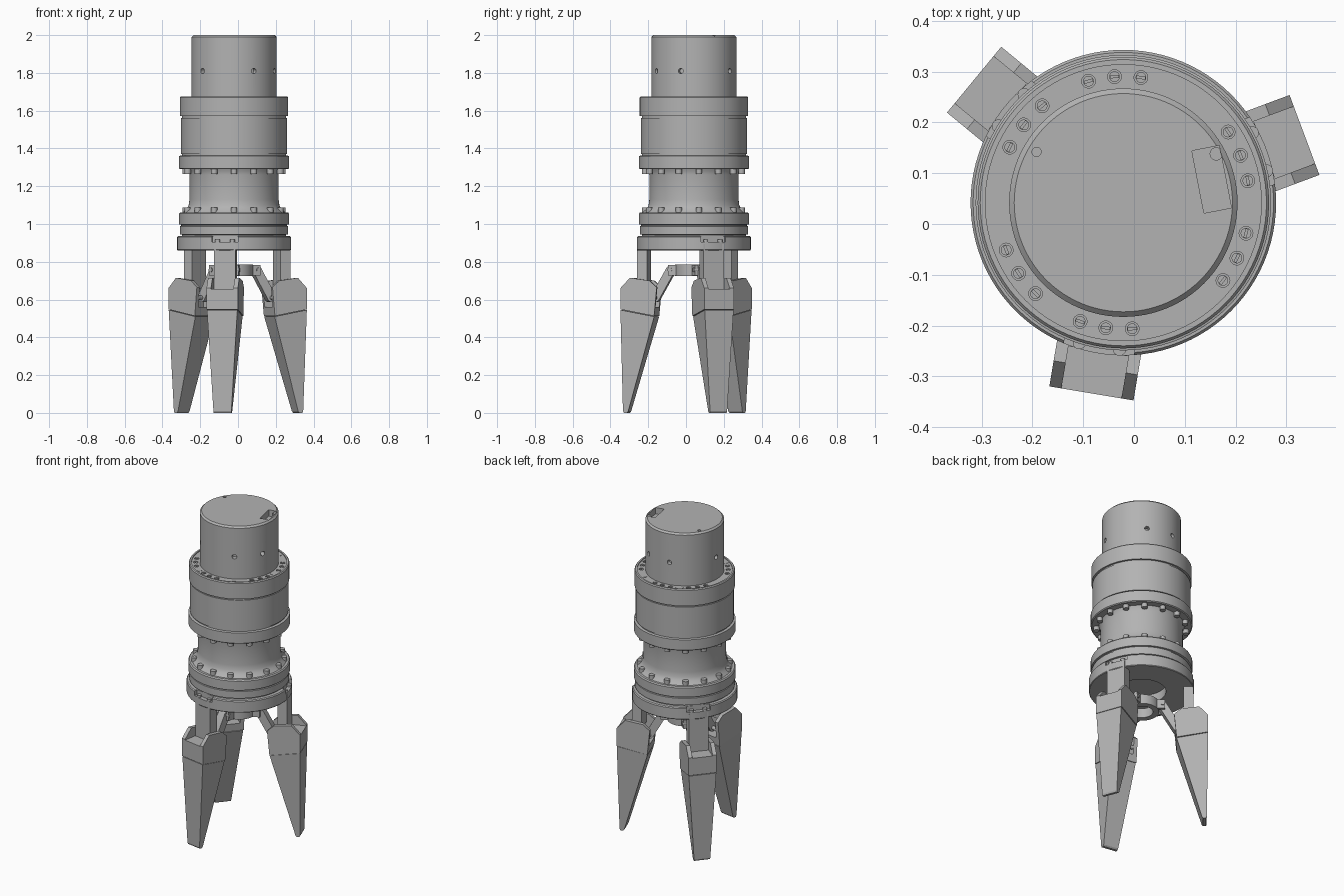
import bpy, bmesh, math
from mathutils import Matrix, Vector

cube = bpy.data.objects.get("Cube")
if cube:
    bpy.data.objects.remove(cube)

AXIS = Matrix.Translation((-0.021, 0.042, 0))   # main axis of the tool
FINGER_ANGLES = [20.5, 140.5, 260.5]

grey = bpy.data.materials.new("machined_grey")
grey.use_nodes = True
GREY = (0.45, 0.45, 0.45, 1)
grey.diffuse_color = GREY
grey.node_tree.nodes["Principled BSDF"].inputs["Base Color"].default_value = GREY


def turn(deg):
    return AXIS @ Matrix.Rotation(math.radians(deg), 4, 'Z')


def finish(bm, name, matrix=AXIS):
    bmesh.ops.recalc_face_normals(bm, faces=bm.faces)
    mesh = bpy.data.meshes.new(name)
    bm.to_mesh(mesh)
    bm.free()
    mesh.transform(matrix)
    mesh.materials.append(grey)
    obj = bpy.data.objects.new(name, mesh)
    bpy.context.collection.objects.link(obj)
    return obj


def smooth(obj):
    bpy.ops.object.select_all(action='DESELECT')
    obj.select_set(True)
    bpy.context.view_layer.objects.active = obj
    bpy.ops.object.shade_smooth_by_angle(angle=math.radians(30))


def lathe(name, profile, steps=96):
    bm = bmesh.new()
    verts = [bm.verts.new((r, 0, z)) for r, z in profile]
    edges = [bm.edges.new(pair) for pair in zip(verts, verts[1:])]
    bmesh.ops.spin(bm, geom=verts + edges, cent=(0, 0, 0), axis=(0, 0, 1),
                   angle=math.tau, steps=steps, use_duplicate=False)
    bmesh.ops.remove_doubles(bm, verts=bm.verts, dist=0.0005)
    return finish(bm, name)


def add_box(bm, centre, size, matrix=Matrix()):
    m = matrix @ Matrix.Translation(centre) @ Matrix.Diagonal((*size, 1))
    bmesh.ops.create_cube(bm, size=1, matrix=m)


def add_rod(bm, radius, depth, matrix, segments=20):
    bmesh.ops.create_cone(bm, cap_ends=True, segments=segments, radius1=radius,
                          radius2=radius, depth=depth, matrix=matrix)


def prism(bm, profile, width):
    """Extrude an (r, z) outline sideways; width is a function of z."""
    sides = [[bm.verts.new((r, s * width(z) / 2, z)) for r, z in profile] for s in (-1, 1)]
    a, b = sides
    bm.faces.new(a)
    bm.faces.new(b[::-1])
    for i in range(len(a)):
        j = (i + 1) % len(a)
        bm.faces.new((a[i], b[i], b[j], a[j]))


def cut(obj, bm):
    cutter = finish(bm, "cutter", Matrix())
    cutter.hide_render = True
    mod = obj.modifiers.new("cut", 'BOOLEAN')
    mod.operation = 'DIFFERENCE'
    mod.solver = 'EXACT'
    mod.object = cutter
    bpy.context.view_layer.objects.active = obj
    bpy.ops.object.modifier_apply(modifier=mod.name)
    bpy.data.objects.remove(cutter)


# Upper motor cover with its socket, vent and side screw holes
cover = lathe("motor_cover", [(0, 1.6), (0.225, 1.6), (0.225, 1.99), (0.215, 2.0), (0, 2.0)])
bm = bmesh.new()
add_box(bm, (0, 0, 0), (0.125, 0.055, 0.08),
        Matrix.Translation((0.153, 0.088, 2.0)) @ Matrix.Rotation(math.radians(101), 4, 'Z'))
add_rod(bm, 0.009, 0.06, Matrix.Translation((-0.192, 0.142, 2.0)))
for a in FINGER_ANGLES:
    for offset in (37.5, 81.5):
        add_rod(bm, 0.014, 0.06, turn(a + offset) @ Matrix.Translation((0.225, 0, 1.81))
                @ Matrix.Rotation(math.pi / 2, 4, 'Y'))
cut(cover, bm)
smooth(cover)
bm = bmesh.new()
add_rod(bm, 0.013, 0.03, Matrix.Translation((0.162, 0.138, 1.98)))
finish(bm, "socket_plug", Matrix())

# Upper housing with ridges and grooves
housing = lathe("upper_housing", [
    (0, 1.29), (0.285, 1.29), (0.291, 1.295), (0.291, 1.36), (0.284, 1.362), (0.275, 1.362),
    (0.275, 1.37), (0.281, 1.37), (0.281, 1.562), (0.275, 1.562), (0.275, 1.572),
    (0.287, 1.572), (0.287, 1.67), (0.282, 1.676), (0.272, 1.676), (0.272, 1.67), (0, 1.67)])

# Screws on the top face: three groups of six around a larger plug
holes, slots, plugs = bmesh.new(), bmesh.new(), bmesh.new()
for group in (-2, 118, 238):
    for k in range(-3, 4):
        place = turn(group + 12 * k) @ Matrix.Translation((0.249, 0, 1.67))
        if k == 0:
            add_rod(plugs, 0.022, 0.004, place, 32)
        else:
            add_rod(holes, 0.0135, 0.03, place)
            add_rod(plugs, 0.0105, 0.012, place @ Matrix.Translation((0, 0, -0.01)))
            add_box(slots, (0, 0, -0.003), (0.006, 0.018, 0.006), place)
for a in (-62, 58):
    add_rod(plugs, 0.012, 0.004, turn(a) @ Matrix.Translation((0.249, 0, 1.67)))
cut(housing, holes)
smooth(housing)
finish(plugs, "top_screw_heads", Matrix())
finish(slots, "top_screw_slots", Matrix())

# Narrow neck, flared at both ends
smooth(lathe("neck", [(0, 1.05), (0.27, 1.05), (0.27, 1.062), (0.25, 1.08), (0.24, 1.1),
                      (0.236, 1.13), (0.236, 1.26), (0.24, 1.28), (0.25, 1.3), (0, 1.3)]))
bm = bmesh.new()
for k in range(15):
    spot = turn(24 * k + 6)
    for z in (1.07, 1.283):
        add_rod(bm, 0.017, 0.036, spot @ Matrix.Translation((0.258, 0, z)))
smooth(finish(bm, "neck_screws", Matrix()))

# Lower flange and gripper base plate
smooth(lathe("lower_flange", [
    (0, 0.92), (0.275, 0.92), (0.275, 0.943), (0.286, 0.945), (0.286, 0.988), (0.28, 0.99),
    (0.28, 0.996), (0.291, 0.998), (0.291, 1.055), (0.285, 1.062), (0, 1.062)]))
base = lathe("base_plate", [(0, 0.915), (0.14, 0.915), (0.14, 0.86), (0.298, 0.86),
                            (0.301, 0.864), (0.301, 0.93), (0.296, 0.936), (0, 0.936)])
bm = bmesh.new()
for a in FINGER_ANGLES:
    add_box(bm, (0.3, 0, 0.925), (0.05, 0.14, 0.04), turn(a))
cut(base, bm)
smooth(base)
bm = bmesh.new()
for a in FINGER_ANGLES:
    for y in (-0.04, 0.04):
        add_rod(bm, 0.013, 0.015, turn(a) @ Matrix.Translation((0.286, y, 0.91)))
finish(bm, "rail_screws", Matrix())

# Central driving hub with an open bore and three lugs
smooth(lathe("hub", [(0.065, 0.725), (0.1, 0.725), (0.1, 0.785), (0.065, 0.785), (0.065, 0.725)], 48))
bm = bmesh.new()
for a in FINGER_ANGLES:
    for y in (-0.036, 0.036):
        add_box(bm, (0.108, y, 0.755), (0.05, 0.018, 0.056), turn(a))
finish(bm, "hub_lugs", Matrix())

# Rounded outline of the slanted links, from the hub to the finger
start, end = Vector((0.122, 0.757)), Vector((0.205, 0.61))
lean = math.atan2(end.y - start.y, end.x - start.x)
link_outline = []
for centre, base_angle in ((end, lean - math.pi / 2), (start, lean + math.pi / 2)):
    for k in range(9):
        t = base_angle + math.pi * k / 8
        link_outline.append(centre + 0.024 * Vector((math.cos(t), math.sin(t))))

BLADE = [(0.345, 0.008), (0.353, 0), (0.368, 0), (0.373, 0.01), (0.381, 0.545), (0.2, 0.51)]
KNUCKLE = [(0.381, 0.548), (0.381, 0.66), (0.33, 0.715), (0.225, 0.70),
           (0.186, 0.665), (0.2, 0.513)]

for n, a in enumerate(FINGER_ANGLES, 1):
    # Tapered finger blade
    bm = bmesh.new()
    prism(bm, BLADE, lambda z: 0.095 + 0.125 * z)
    finish(bm, f"finger_blade_{n}", turn(a))

    # Forked knuckle that holds the bar and the link
    bm = bmesh.new()
    prism(bm, KNUCKLE, lambda z: 0.168)
    knuckle = finish(bm, f"finger_knuckle_{n}", turn(a))
    bm = bmesh.new()
    add_box(bm, (0.3, 0, 0.76), (0.3, 0.12, 0.21), turn(a))
    cut(knuckle, bm)
    bm = bmesh.new()
    add_box(bm, (0.2, 0, 0.66), (0.12, 0.12, 0.2), turn(a))
    cut(knuckle, bm)

    # Upright bar from the base plate
    bm = bmesh.new()
    add_box(bm, (0.269, 0, 0.775), (0.056, 0.115, 0.24))
    finish(bm, f"finger_bar_{n}", turn(a))

    # Link and its two pins
    bm = bmesh.new()
    prism(bm, link_outline, lambda z: 0.05)
    smooth(finish(bm, f"finger_link_{n}", turn(a)))
    bm = bmesh.new()
    sideways = Matrix.Rotation(math.pi / 2, 4, 'X')
    for point, length in ((start, 0.1), (end, 0.16)):
        add_rod(bm, 0.012, length, Matrix.Translation((point.x, 0, point.y)) @ sideways)
    smooth(finish(bm, f"link_pins_{n}", turn(a)))
